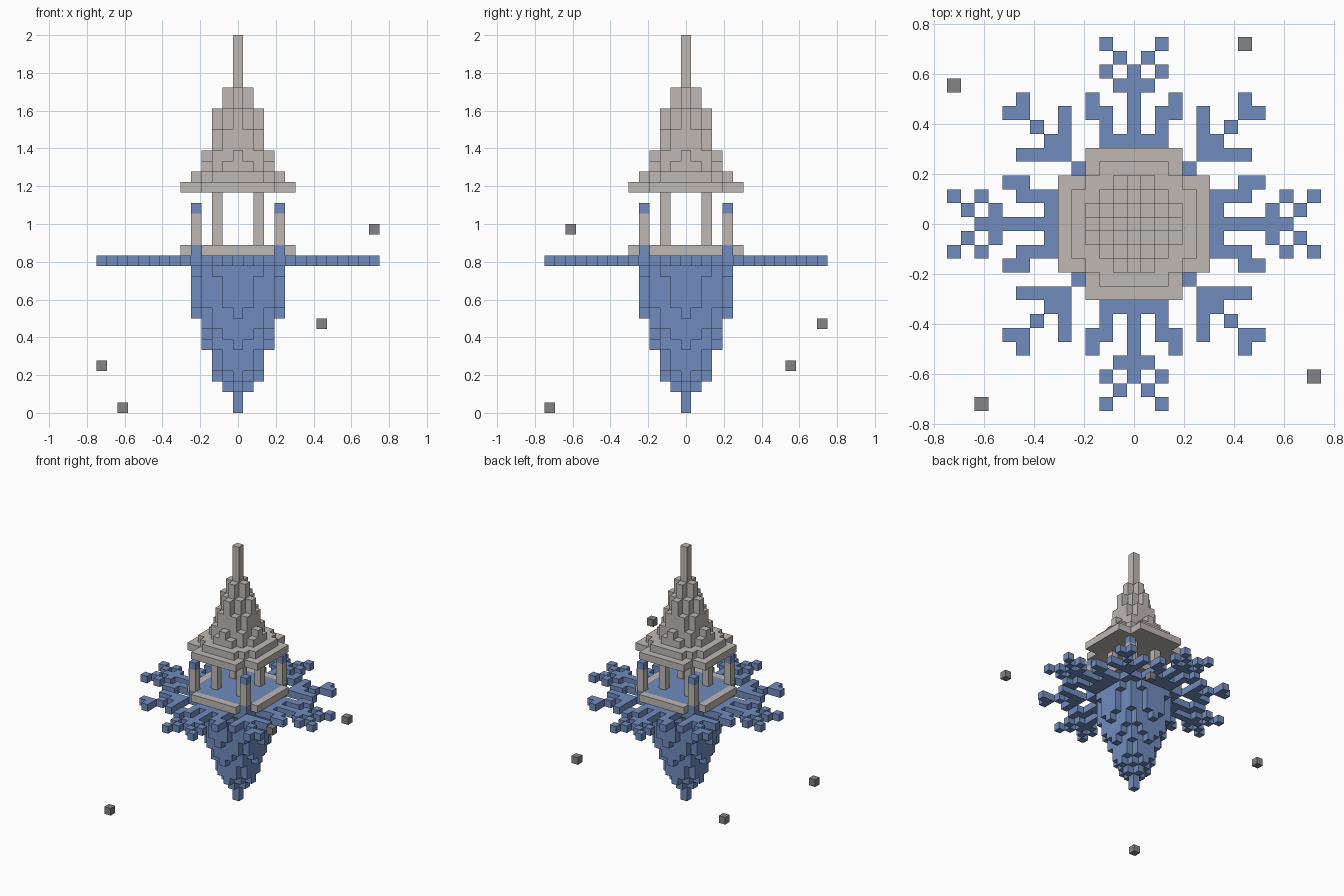
import bpy
import bmesh
from mathutils import Vector

if "Cube" in bpy.data.objects:
    bpy.data.objects.remove(bpy.data.objects["Cube"])

U = 2 / 36  # edge length of one block


def material(name, rgb):
    m = bpy.data.materials.new(name)
    m.use_nodes = True
    m.diffuse_color = (*rgb, 1)
    m.node_tree.nodes["Principled BSDF"].inputs["Base Color"].default_value = (*rgb, 1)
    return m


STONE = material("pale stone", (0.52, 0.48, 0.45))
BLUE = material("ice blue", (0.165, 0.265, 0.52))
GREY = material("dark grey", (0.23, 0.23, 0.23))

# Each side of a block: outward direction and two in-plane axes
SIDES = []
for axis in range(3):
    for sign in (1, -1):
        n, a, b = Vector(), Vector(), Vector()
        n[axis] = sign
        a[(axis + 1) % 3] = 1
        b[(axis + 2) % 3] = sign
        SIDES.append((n, a, b))


def blocks(name, cells, mat):
    """Join grid cells into one mesh, keeping only the outer faces."""
    cells = set(cells)
    bm = bmesh.new()
    for c in cells:
        centre = Vector(c) + Vector((0, 0, 0.5))
        for n, a, b in SIDES:
            if tuple(int(v) for v in Vector(c) + n) in cells:
                continue
            corners = (-a - b, a - b, a + b, b - a)
            bm.faces.new([bm.verts.new((centre + (n + k) / 2) * U) for k in corners])
    bmesh.ops.remove_doubles(bm, verts=bm.verts, dist=U / 100)
    mesh = bpy.data.meshes.new(name)
    bm.to_mesh(mesh)
    bm.free()
    mesh.materials.append(mat)
    obj = bpy.data.objects.new(name, mesh)
    bpy.context.collection.objects.link(obj)
    return obj


def mirrored(x, y):
    """All eight reflections of a plan position."""
    return {(sx * p, sy * q) for p, q in ((x, y), (y, x))
            for sx in (1, -1) for sy in (1, -1)}


def columns(profile, low=None, high=None):
    """Columns from a (larger, smaller) offset table, with one end fixed."""
    out = set()
    for (p, q), end in profile.items():
        span = range(low, end) if high is None else range(end, high)
        out |= {(x, y, z) for x, y in mirrored(p, q) for z in span}
    return out


def disc(test, z):
    return {(x, y, z) for x in range(-5, 6) for y in range(-5, 6)
            if test(max(abs(x), abs(y)), min(abs(x), abs(y)))}


# Hanging stepped spire
spire = {(0, 0): 0, (1, 0): 2, (1, 1): 3, (2, 0): 3, (2, 1): 4, (2, 2): 6,
         (3, 0): 6, (3, 1): 7, (3, 2): 8, (3, 3): 10,
         (4, 0): 9, (4, 1): 10, (4, 2): 13}
blocks("hanging_spire", columns(spire, high=14), BLUE)

# Snowflake platform: hub, straight arms and diagonal arms
flake = disc(lambda m, n: (m <= 4) or (m == 5 and n <= 2), 14)
straight = [(6, 0), (6, 1), (6, 2), (7, 0), (7, 2), (8, 0), (8, 2), (8, 3),
            (9, 0), (9, 3), (10, 0), (10, 1), (11, 0), (11, 2), (12, 1), (13, 2)]
diagonal = [(5, 5), (6, 5), (7, 5), (8, 5), (6, 6), (7, 7), (8, 8), (9, 8)]
for p, q in straight + diagonal:
    flake |= {(x, y, 14) for x, y in mirrored(p, q)}
blocks("snowflake_platform", flake, BLUE)

# Floor and surrounding stone rim
blocks("floor", disc(lambda m, n: m <= 4, 15), BLUE)
blocks("floor_rim", disc(lambda m, n: m == 5 and n <= 3, 15), STONE)

# Inner pillars carry the roof, corner posts have blue caps
for i, (x, y) in enumerate(sorted(mirrored(2, 2))):
    blocks(f"pillar_{i + 1}", [(x, y, z) for z in range(16, 21)], STONE)
for i, (x, y) in enumerate(sorted(mirrored(4, 4))):
    blocks(f"corner_post_{i + 1}", [(x, y, z) for z in range(16, 19)], STONE)
    blocks(f"post_cap_{i + 1}", [(x, y, 19)], BLUE)

# Roof plate and stepped roof
blocks("roof_plate", disc(lambda m, n: n <= 3, 21), STONE)
roof = {(0, 0): 36, (1, 0): 31, (1, 1): 29, (2, 0): 29, (2, 1): 27, (2, 2): 25,
        (3, 0): 25, (3, 1): 24, (3, 2): 23, (3, 3): 23,
        (4, 0): 23, (4, 1): 23, (4, 2): 23}
blocks("stepped_roof", columns(roof, low=22), STONE)

# Loose floating blocks
for i, c in enumerate([(-13, 10, 4), (-11, -13, 0), (8, 13, 8), (13, -11, 17)]):
    blocks(f"floating_block_{i + 1}", [c], GREY)
